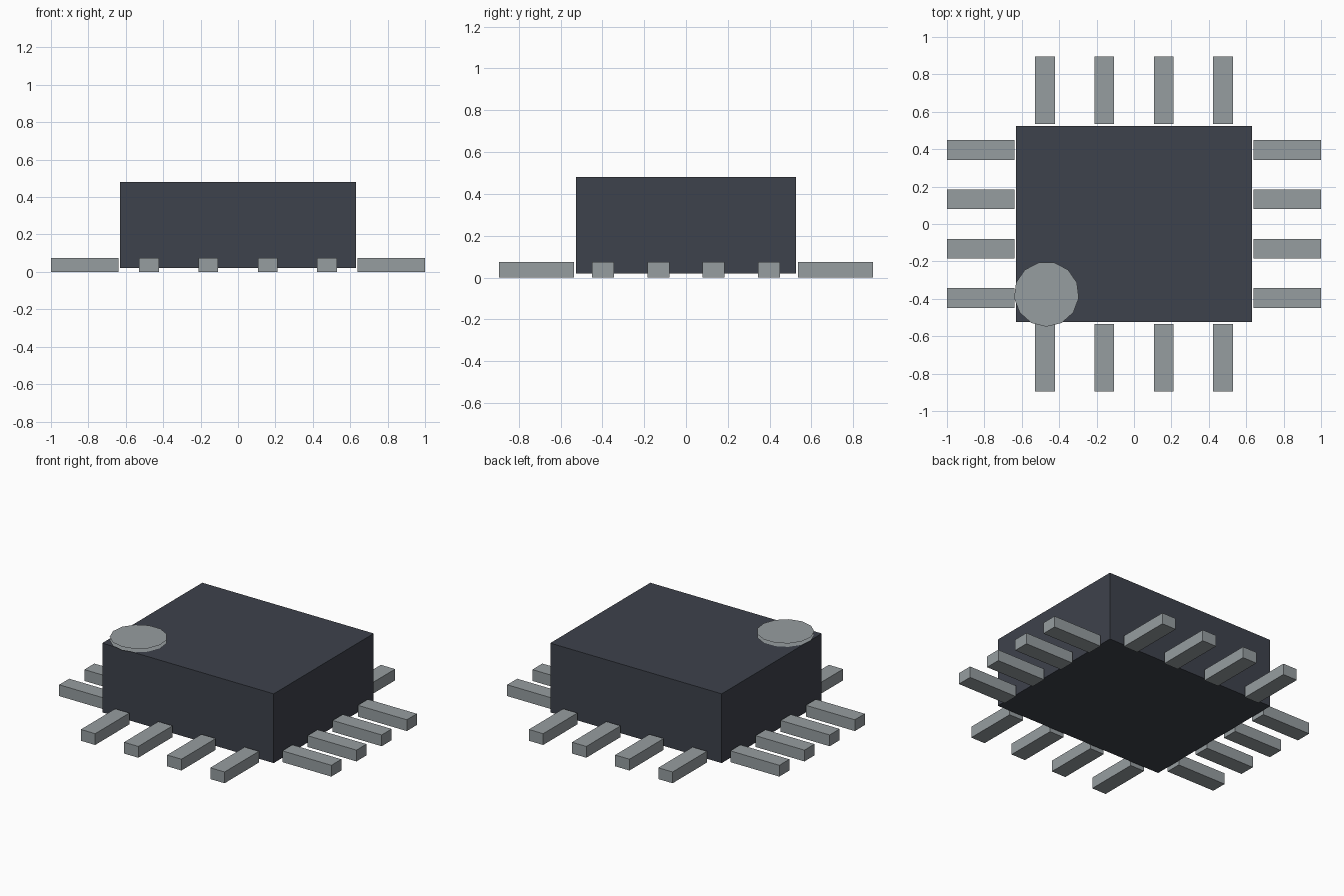
import bpy
import math

cube = bpy.data.objects.get("Cube")
if cube:
    bpy.data.objects.remove(cube, do_unlink=True)


def material(name, rgb):
    mat = bpy.data.materials.new(name)
    mat.use_nodes = True
    colour = (*rgb, 1)
    mat.diffuse_color = colour
    mat.node_tree.nodes["Principled BSDF"].inputs["Base Color"].default_value = colour
    return mat


CHARCOAL = material("charcoal", (0.048, 0.054, 0.072))
SILVER = material("silver_grey", (0.305, 0.337, 0.352))


def finish(name, mat):
    obj = bpy.context.object
    obj.name = name
    obj.data.materials.append(mat)
    return obj


def box(name, size, centre, mat):
    bpy.ops.mesh.primitive_cube_add(size=1, location=centre)
    obj = finish(name, mat)
    obj.scale = size
    bpy.ops.object.transform_apply(location=False, rotation=False, scale=True)


# Body block, raised slightly above the ground
box("body", (1.26, 1.05, 0.46), (0, 0, 0.25), CHARCOAL)

# Four contact pins on each side, with a small gap to the body
PIN_LENGTH, PIN_WIDTH, PIN_HEIGHT = 0.36, 0.105, 0.075
for i in range(4):
    step = i - 1.5
    for sign, end, side in ((-1, "front", "right"), (1, "back", "left")):
        box(f"{end}_pin_{i + 1}", (PIN_WIDTH, PIN_LENGTH, PIN_HEIGHT),
            (step * 0.317, sign * 0.715, PIN_HEIGHT / 2), SILVER)
        box(f"{side}_pin_{i + 1}", (PIN_LENGTH, PIN_WIDTH, PIN_HEIGHT),
            (sign * 0.82, step * 0.264, PIN_HEIGHT / 2), SILVER)

# Corner marker: two thin round sheets, one just above the other
for name, z in (("lower_marker_disc", 0.485), ("upper_marker_disc", 0.508)):
    bpy.ops.mesh.primitive_circle_add(vertices=13, radius=0.174, fill_type="NGON",
                                      location=(-0.468, -0.375, z),
                                      rotation=(0, 0, math.pi))
    finish(name, SILVER)
